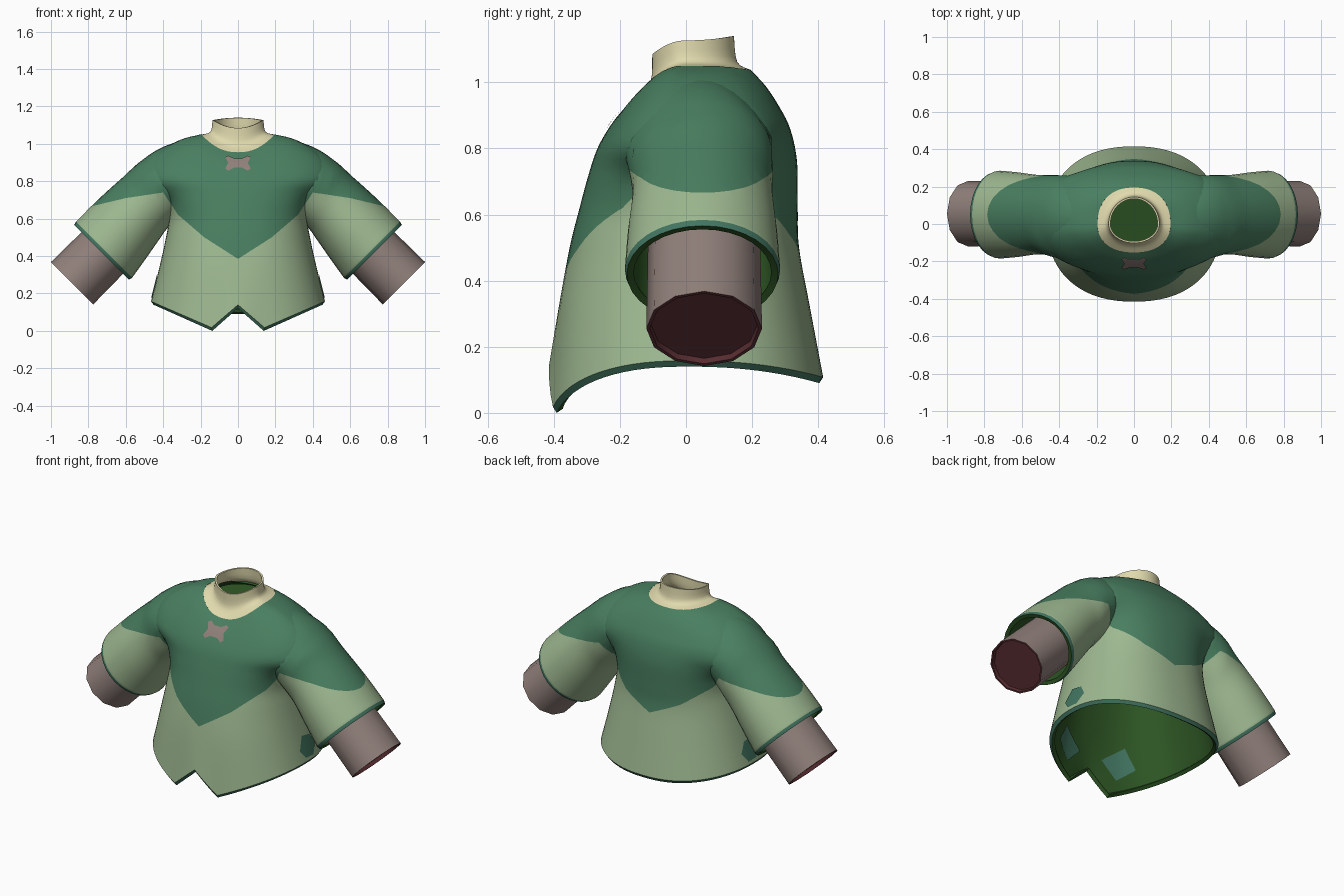
import bpy, bmesh, math
from mathutils import Vector
from mathutils.bvhtree import BVHTree

if "Cube" in bpy.data.objects:
    bpy.data.objects.remove(bpy.data.objects["Cube"])


def material(name, rgb):
    m = bpy.data.materials.new(name)
    m.diffuse_color = (*rgb, 1)
    m.use_nodes = True
    m.node_tree.nodes["Principled BSDF"].inputs["Base Color"].default_value = m.diffuse_color
    return m


LIGHT = material("light green cloth", (0.34, 0.48, 0.28))
DARK = material("dark green cloth", (0.066, 0.21, 0.117))
TRIM = material("teal trim", (0.055, 0.18, 0.12))
INSIDE = material("inner green", (0.026, 0.09, 0.017))
CREAM = material("cream", (0.75, 0.70, 0.42))
CUFF = material("mauve grey", (0.28, 0.215, 0.195))
MAROON = material("dark maroon", (0.095, 0.025, 0.029))
CLOTH = [LIGHT, DARK, INSIDE, TRIM, INSIDE]


def smooth_rows(rows, steps):
    """Catmull-Rom interpolation between matching rings of points."""
    out, n = [], len(rows)
    for i in range(n - 1):
        a, b, c, d = (rows[min(max(k, 0), n - 1)] for k in (i - 1, i, i + 1, i + 2))
        for s in range(steps):
            t = s / steps
            out.append([0.5 * (2 * q + (r - p) * t + (2 * p - 5 * q + 4 * r - w) * t * t
                               + (3 * q - p - 3 * r + w) * t ** 3)
                        for p, q, r, w in zip(a, b, c, d)])
    return out + [rows[-1]]


def loft(rows, sign=1, row_mat=None, cap_mat=None):
    bm = bmesh.new()
    grid = [[bm.verts.new((sign * p.x, p.y, p.z)) for p in r] for r in rows]
    n = len(grid[0])
    for i in range(len(grid) - 1):
        for j in range(n):
            k = (j + 1) % n
            q = [grid[i][j], grid[i][k], grid[i + 1][k], grid[i + 1][j]]
            f = bm.faces.new(q if sign > 0 else q[::-1])
            f.material_index = row_mat(i) if row_mat else 0
    if cap_mat is not None:
        f = bm.faces.new(grid[-1] if sign > 0 else grid[-1][::-1])
        f.material_index = cap_mat
    bm.normal_update()
    return bm


def finish(bm, name, mats, thickness=0, angle=40):
    me = bpy.data.meshes.new(name)
    bm.to_mesh(me)
    bm.free()
    o = bpy.data.objects.new(name, me)
    bpy.context.collection.objects.link(o)
    for m in mats:
        me.materials.append(m)
    bpy.ops.object.select_all(action='DESELECT')
    o.select_set(True)
    bpy.context.view_layer.objects.active = o
    if thickness:
        s = o.modifiers.new("thickness", 'SOLIDIFY')
        s.thickness = thickness
        s.offset = -1
        s.material_offset = 4
        s.material_offset_rim = 3
        bpy.ops.object.modifier_apply(modifier=s.name)
    bpy.ops.object.shade_smooth_by_angle(angle=math.radians(angle))


# Lower edge of the dark cape, as height over distance from the middle
def cape_line(back):
    return [(0, 0.46 if back else 0.385), (0.18, 0.54 if back else 0.50),
            (0.32, 0.64 if back else 0.62), (0.40, 0.74), (0.60, 0.71), (1.0, 0.615)]


def cape_height(x, back):
    pts = cape_line(back)
    for (x0, z0), (x1, z1) in zip(pts, pts[1:]):
        if x <= x1:
            return z0 + (z1 - z0) * (x - x0) / (x1 - x0)
    return pts[-1][1]


def paint_cape(bm):
    for back in (False, True):
        pts = cape_line(back)
        for sign in (-1, 1):
            for (x0, z0), (x1, z1) in zip(pts, pts[1:]):
                faces = []
                for f in bm.faces:
                    c = f.calc_center_median()
                    if (c.y > 0.05) == back and x0 - 0.03 < sign * c.x < x1 + 0.03:
                        faces.append(f)
                if not faces:
                    continue
                geom = (faces + list({e for f in faces for e in f.edges})
                        + list({v for f in faces for v in f.verts}))
                bmesh.ops.bisect_plane(bm, geom=geom, dist=1e-4,
                                       plane_co=(sign * x0, 0, z0),
                                       plane_no=(-sign * (z1 - z0), 0, x1 - x0))
    for f in bm.faces:
        c = f.calc_center_median()
        if f.material_index == 0 and c.z > cape_height(abs(c.x), c.y > 0.05):
            f.material_index = 1


# Remove faces wholly inside the neighbouring part, within a range of |x|
def open_joint(bm, other, x_min, x_max, margin=0.006):
    def inside(v):
        loc, nor, _, dist = other.find_nearest(v.co)
        return (v.co - loc).dot(nor) < 0 and dist > margin
    hidden = [f for f in bm.faces if x_min < abs(f.calc_center_median().x) < x_max
              and all(inside(v) for v in f.verts)]
    bmesh.ops.delete(bm, geom=hidden, context='FACES')


# Soft fillet above the armpits where body and sleeves meet
def fillet(bm, other, radius=0.13):
    bm.normal_update()
    moves = []
    for v in bm.verts:
        w = min(max((v.co.z - 0.70) / 0.12, 0), 1)
        loc, nor, _, dist = other.find_nearest(v.co)
        if w > 0 and dist < radius:
            d = dist if (v.co - loc).dot(nor) > 0 else 0
            crease = min(1, 1.6 * (1 - v.normal.dot(nor)))
            moves.append((v, v.normal * (w * crease * (radius - d) ** 2 / (4 * radius))))
    for v, m in moves:
        v.co += m
    bm.normal_update()


# Horizontal ring: half width, front y, back y, heights at front, side, back, squareness
def ring(hw, yf, yb, zf, zs, zb, e=1.0, n=72):
    pts = []
    for j in range(n):
        a = math.tau * j / n
        c, s = math.cos(a), math.sin(a)
        c, t = math.copysign(abs(c) ** e, c), math.copysign(abs(s) ** e, s)
        pts.append(Vector((hw * c, (-yf if s < 0 else yb) * t,
                           zs + ((zf if s < 0 else zb) - zs) * s * s)))
    return pts


POINT = 0.465 * math.cos(math.radians(75)) ** 0.88


def hem_ring(lift, k=1.0):
    pts = ring(0.465, -0.415, 0.415, 0, 0.14, 0.09, 0.88)
    for p in pts:
        x = abs(p.x)
        if p.y < -0.001:
            # Front hem falls to two points beside a centre notch
            p.z = (x - POINT) * 0.14 / (0.465 - POINT) if x > POINT else (POINT - x) * 0.86
        p.z += lift
        p.x, p.y = p.x * k, p.y * k
    return pts


# Body
YOKE = (0.195, -0.152, 0.195, 0.955, 1.05, 1.038, 0.88)
body_rings = [hem_ring(0.018)] + [ring(*r) for r in (
    (0.425, -0.385, 0.375, 0.32, 0.32, 0.32, 0.88),
    (0.385, -0.352, 0.342, 0.50, 0.50, 0.50, 0.86),
    (0.370, -0.322, 0.338, 0.62, 0.62, 0.62, 0.84),
    (0.410, -0.295, 0.336, 0.72, 0.74, 0.76, 0.84),
    (0.495, -0.268, 0.315, 0.80, 0.84, 0.86, 0.86),
    (0.450, -0.228, 0.280, 0.87, 0.935, 0.93, 0.88),
    (0.310, -0.188, 0.240, 0.92, 1.02, 0.99, 0.88), YOKE)]
body = loft([hem_ring(0, 0.972)] + smooth_rows(body_rings, 5), row_mat=lambda i: 3 if i == 0 else 0)
body_tree = BVHTree.FromBMesh(body)

# Sleeves: top (x, z), bottom (x, z), centre y, half depth
SECTIONS = (((0.20, 1.03), (0.12, 0.75), 0.03, 0.13),
            ((0.34, 1.005), (0.28, 0.63), 0.035, 0.19),
            ((0.46, 0.95), (0.375, 0.55), 0.045, 0.215),
            ((0.60, 0.835), (0.42, 0.49), 0.05, 0.212),
            ((0.75, 0.70), (0.49, 0.39), 0.05, 0.226),
            ((0.866, 0.584), (0.566, 0.284), 0.05, 0.235))


def sleeve_ring(top, bottom, yc, hd, shift=0.0, k=1.0, n=32):
    t, b = Vector((top[0], 0, top[1])), Vector((bottom[0], 0, bottom[1]))
    c = (t + b) / 2 + Vector((shift, yc, -shift))
    return [c + Vector((0, k * hd * math.cos(math.tau * j / n), 0))
            + k * (t - b) / 2 * math.sin(math.tau * j / n) for j in range(n)]


sleeve_rows = smooth_rows([sleeve_ring(*s) for s in SECTIONS], 7)
sleeve_rows.append(sleeve_ring(*SECTIONS[-1], shift=0.014, k=0.975))
last = len(sleeve_rows) - 2
SIDES = (("right", 1), ("left", -1))
sleeves = {s: loft(sleeve_rows, s, lambda i: 3 if i == last else 0) for _, s in SIDES}
sleeve_trees = {s: BVHTree.FromBMesh(b) for s, b in sleeves.items()}

# Cuffs: slide along the arm, radius factor
CUFF_ROWS = ((-0.40, 0.97), (0, 1), (0, 0.94), (-0.02, 0.92))


def cuff_ring(slide, k, n=12):
    d, u = Vector((0.707, 0, -0.707)), Vector((0.707, 0, 0.707))
    c = Vector((0.887, 0.055, 0.255)) + d * slide
    return [c + Vector((0, 0.175 * k * math.cos(math.tau * j / n), 0))
            + u * 0.16 * k * math.sin(math.tau * j / n) for j in range(n)]


for side, sign in SIDES:
    sleeve = sleeves[sign]
    open_joint(sleeve, body_tree, 0, 0.5)
    open_joint(body, sleeve_trees[sign], 0.33, 0.6)
    fillet(sleeve, body_tree)
    fillet(body, sleeve_trees[sign])
    paint_cape(sleeve)
    finish(sleeve, side + "_sleeve", CLOTH, 0.022)
    cuff = loft([cuff_ring(*r) for r in CUFF_ROWS], sign, lambda i: 0 if i == 0 else 1, 1)
    finish(cuff, side + "_cuff", [CUFF, MAROON])

tree = BVHTree.FromBMesh(body)
paint_cape(body)
finish(body, "body", CLOTH, 0.022)

# Collar with its flared yoke, and the lining seen down the neck
base = ring(0.147, -0.108, 0.155, 1.0, 1.065, 1.062)
neck = smooth_rows([ring(*YOKE), base, ring(0.136, -0.102, 0.145, 1.085, 1.127, 1.14)], 4)
finish(loft(neck), "collar", [CREAM], 0.01)
floor = bmesh.new()
floor.faces.new([floor.verts.new(p - Vector((0, 0, 0.03))) for p in base])
finish(floor, "neck_lining", [INSIDE])


# Thin plates laid onto the body; a is the sideways axis, d the casting direction
def plate(name, outline, origin, a, d, offset, mat):
    bm = bmesh.new()
    a, d, origin = Vector(a), Vector(d), Vector(origin)
    verts = [bm.verts.new(origin + a * u + Vector((0, 0, v))) for u, v in [(0, 0)] + outline]
    for i in range(1, len(verts)):
        bm.faces.new([verts[0], verts[i], verts[i % (len(verts) - 1) + 1]])
    bmesh.ops.subdivide_edges(bm, edges=bm.edges[:], cuts=3, use_grid_fill=True)
    for v in bm.verts:
        loc, nor, _, _ = tree.ray_cast(v.co, d)
        v.co = loc + nor * offset
    bm.normal_update()
    if sum(f.normal.dot(d) for f in bm.faces) * offset > 0:
        bmesh.ops.reverse_faces(bm, faces=bm.faces[:])
    finish(bm, name, [mat])


# Bow on the chest
half = [(0.022, -0.026), (0.052, -0.042), (0.068, -0.03), (0.052, 0),
        (0.068, 0.03), (0.052, 0.038), (0.022, 0.024)]
plate("bow", half + [(-x, z) for x, z in half[::-1]], (0, -2, 0.895),
      (1, 0, 0), (0, 1, 0), 0.006, CUFF)

# Lining patches inside the front, and patches on the hips
for side, sign in SIDES:
    plate(side + "_lining_patch", [(0.0, -0.10), (0.105, -0.02), (0.035, 0.10), (-0.10, 0.0)],
          (sign * 0.18, -2, 0.21), (sign, 0, 0), (0, 1, 0), -0.028, TRIM)
    plate(side + "_hip_patch", [(-0.03, -0.05), (0.04, -0.055), (0.08, 0), (0.045, 0.06),
                                (-0.03, 0.075), (-0.07, 0.0)],
          (sign * 2, 0.02, 0.23), (0, 1, 0), (-sign, 0, 0), 0.004, TRIM)
